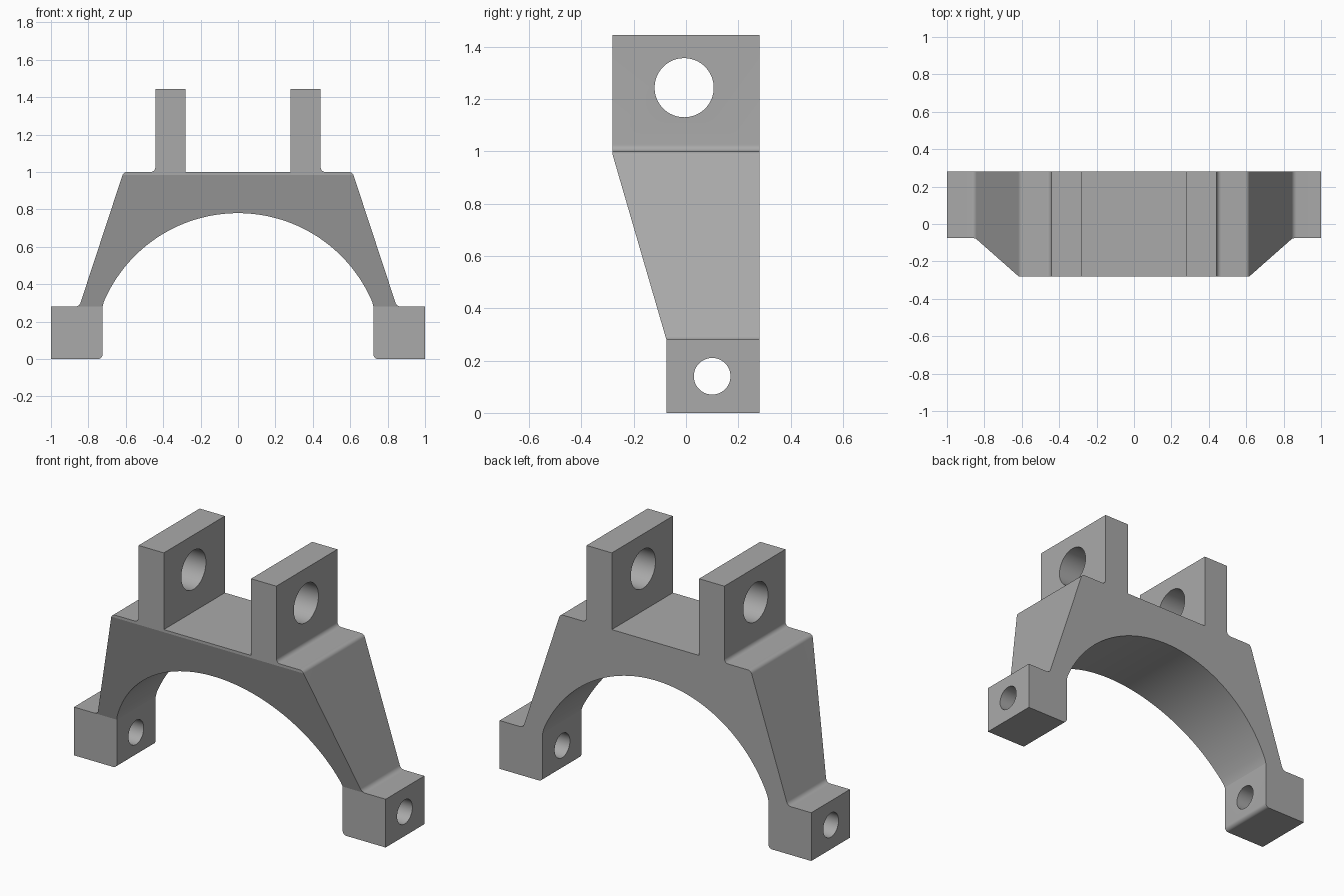
import bpy, bmesh, math
from mathutils import Vector

cube = bpy.data.objects.get("Cube")
if cube:
    bpy.data.objects.remove(cube, do_unlink=True)

DEPTH = 0.28        # half depth of the bracket
ARCH_R = 0.78       # radius of the arch, centred on the ground line
FOOT_X, FOOT_TOP = 0.724, 0.28

grey = bpy.data.materials.new("cast grey")
grey.use_nodes = True
grey.diffuse_color = (0.4, 0.4, 0.4, 1)
grey.node_tree.nodes["Principled BSDF"].inputs["Base Color"].default_value = grey.diffuse_color


def fillet(points, steps=8):
    """Round each (x, z, radius) corner of an open outline."""
    out = []
    for i, (x, z, r) in enumerate(points):
        p = Vector((x, z))
        if not r:
            out.append(p)
            continue
        a = (Vector(points[i - 1][:2]) - p).normalized()
        b = (Vector(points[i + 1][:2]) - p).normalized()
        half = a.angle(b) / 2
        centre = p + (a + b).normalized() * r / math.sin(half)
        start = p + a * r / math.tan(half) - centre
        end = p + b * r / math.tan(half) - centre
        turn = start.angle(end)
        for k in range(steps + 1):
            t = k / steps
            out.append(centre + (start * math.sin((1 - t) * turn)
                                 + end * math.sin(t * turn)) / math.sin(turn))
    return out


def prism(name, corners, direction):
    """Extrude a closed 3D outline along a direction."""
    bm = bmesh.new()
    face = bm.faces.new([bm.verts.new(c) for c in corners])
    new = bmesh.ops.extrude_face_region(bm, geom=[face])["geom"]
    moved = [v for v in new if isinstance(v, bmesh.types.BMVert)]
    bmesh.ops.translate(bm, verts=moved, vec=direction)
    bmesh.ops.recalc_face_normals(bm, faces=bm.faces[:])
    mesh = bpy.data.meshes.new(name)
    bm.to_mesh(mesh)
    bm.free()
    mesh.materials.append(grey)
    obj = bpy.data.objects.new(name, mesh)
    bpy.context.collection.objects.link(obj)
    return obj


def cut(target, cutter):
    """Subtract a helper from the target, then discard the helper."""
    cutter.hide_render = True
    bpy.context.view_layer.objects.active = target
    mod = target.modifiers.new("cut", "BOOLEAN")
    mod.operation, mod.solver, mod.object = "DIFFERENCE", "EXACT", cutter
    bpy.ops.object.modifier_apply(modifier=mod.name)
    bpy.data.objects.remove(cutter, do_unlink=True)


# Right half outline: lug, shoulder, sloping leg and foot
half = fillet([
    (0.28, 1.0, 0), (0.28, 1.445, 0), (0.442, 1.445, 0),
    (0.442, 1.0, 0.025), (0.612, 1.0, 0.025),
    (0.849, FOOT_TOP, 0.03), (1.0, FOOT_TOP, 0), (1.0, 0, 0),
    (FOOT_X, 0, 0.025), (FOOT_X, FOOT_TOP, 0)])

# Arch between the feet
sweep = math.asin(FOOT_TOP / ARCH_R)
arch = []
for i in range(1, 64):
    a = sweep + (math.pi - 2 * sweep) * i / 64
    arch.append(Vector((ARCH_R * math.cos(a), ARCH_R * math.sin(a))))

mirrored = [Vector((-p.x, p.y)) for p in reversed(half)]
outline = [(p.x, -DEPTH, p.y) for p in half + arch + mirrored]
bracket = prism("arched_bracket", outline, (0, 2 * DEPTH, 0))

# Sloping front that steps back to the narrower feet
wedge = [(-0.28, 0.985), (-0.075, FOOT_TOP), (-0.075, -0.1), (-0.5, -0.1), (-0.5, 0.985)]
cut(bracket, prism("front_wedge", [(-1.2, y, z) for y, z in wedge], (2.4, 0, 0)))

# Cross holes through the lugs and the feet
for y, z, r in [(-0.007, 1.243, 0.113), (0.1, 0.14, 0.07)]:
    ring = [(-1.2, y + r * math.cos(math.tau * i / 64), z + r * math.sin(math.tau * i / 64))
            for i in range(64)]
    cut(bracket, prism("hole", ring, (2.4, 0, 0)))

bpy.ops.object.select_all(action="DESELECT")
bracket.select_set(True)
bpy.context.view_layer.objects.active = bracket
bpy.ops.object.shade_smooth_by_angle(angle=math.radians(14))
